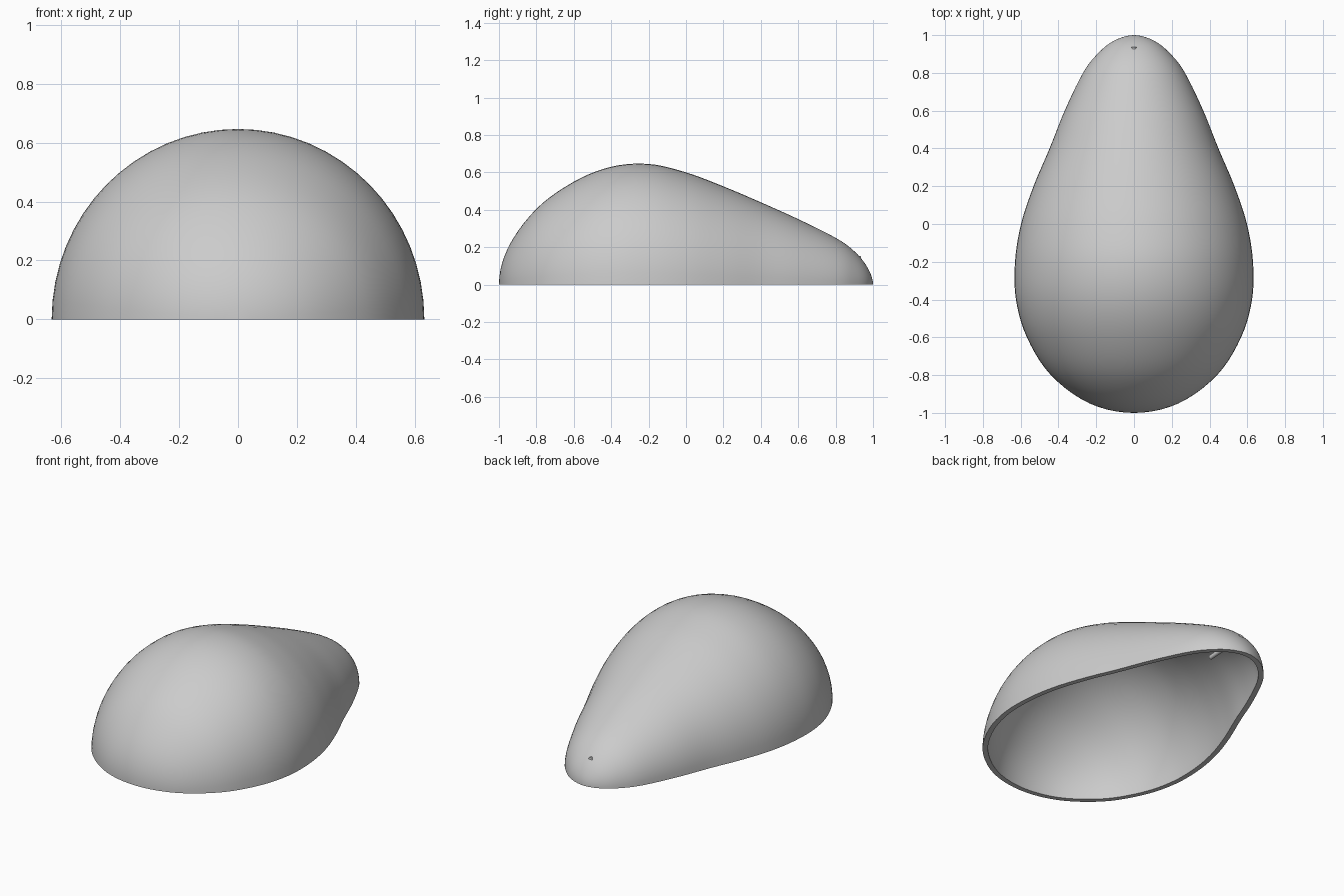
import bpy, bmesh, math
from mathutils import Vector

cube = bpy.data.objects.get("Cube")
if cube:
    bpy.data.objects.remove(cube, do_unlink=True)

WALL = 0.03
SIDES = 64      # points around a full cross-section
STEPS = 5       # rings between two outline stations

grey = bpy.data.materials.new("plain_grey")
grey.use_nodes = True
grey.diffuse_color = (0.6, 0.6, 0.6, 1)
grey.node_tree.nodes["Principled BSDF"].inputs["Base Color"].default_value = (0.6, 0.6, 0.6, 1)

# Outline stations: position along the body, half width, height
outline = [Vector(p) for p in (
    (-1, 0, 0), (-.95, .235, .2), (-.8, .44, .405), (-.6, .567, .55),
    (-.4, .625, .63), (-.2, .63, .645), (0, .598, .6), (.2, .532, .525),
    (.4, .447, .44), (.6, .367, .35), (.8, .27, .25), (.9, .194, .178),
    (.97, .107, .092), (1, 0, 0))]


def mirrored(p):
    return Vector((p.x, -p.y, -p.z))


def smooth_stations(points):
    """Catmull-Rom through the stations, with rounded tips."""
    pts = [mirrored(points[1])] + points + [mirrored(points[-2])]
    out = []
    for a, b, c, d in zip(pts, pts[1:], pts[2:], pts[3:]):
        for i in range(STEPS):
            t = i / STEPS
            out.append(0.5 * (2 * b + (c - a) * t + (2 * a - 5 * b + 4 * c - d) * t ** 2
                              + (3 * b - a - 3 * c + d) * t ** 3))
    return out[1:]


def finish(name, bm):
    bmesh.ops.recalc_face_normals(bm, faces=bm.faces)
    mesh = bpy.data.meshes.new(name)
    bm.to_mesh(mesh)
    bm.free()
    mesh.materials.append(grey)
    obj = bpy.data.objects.new(name, mesh)
    bpy.context.collection.objects.link(obj)
    bpy.ops.object.select_all(action='DESELECT')
    obj.select_set(True)
    bpy.context.view_layer.objects.active = obj
    bpy.ops.object.shade_smooth_by_angle(angle=math.radians(35))


# Full pear-shaped body
bm = bmesh.new()
angles = [math.tau * k / SIDES for k in range(SIDES)]
rings = [[bm.verts.new((s.y * math.cos(a), s.x, s.z * math.sin(a))) for a in angles]
         for s in smooth_stations(outline)]
front_tip = bm.verts.new((0, -1, 0))
back_tip = bm.verts.new((0, 1, 0))
for k in range(SIDES):
    n = (k + 1) % SIDES
    for r, q in zip(rings, rings[1:]):
        bm.faces.new((r[k], r[n], q[n], q[k]))
    bm.faces.new((front_tip, rings[0][n], rings[0][k]))
    bm.faces.new((back_tip, rings[-1][k], rings[-1][n]))
bmesh.ops.recalc_face_normals(bm, faces=bm.faces)
bm.normal_update()

# Inner wall: every outer face repeated, reversed, one wall thickness inside
outer_faces = bm.faces[:]
inner = {v: bm.verts.new(v.co - v.normal * WALL) for v in bm.verts[:]}
for f in outer_faces:
    bm.faces.new([inner[v] for v in reversed(f.verts)])

# Flat rim between the two walls, along the widest line of the body
half = SIDES // 2
for side in (0, half):
    line = [front_tip] + [r[side] for r in rings] + [back_tip]
    for a, b in zip(line, line[1:]):
        bm.faces.new((a, b, inner[b], inner[a]))

# Keep only the upper half
lower = [v for r in rings for v in r[half + 1:]]
bmesh.ops.delete(bm, geom=lower + [inner[v] for v in lower], context='VERTS')
finish("half_shell", bm)

# Thin pin running inward from the narrow end
start, end = Vector((0, .937, .14)), Vector((0, .67, .122))
axis = end - start
bm = bmesh.new()
bmesh.ops.create_cone(bm, cap_ends=True, segments=16, radius1=.013, radius2=.013,
                      depth=axis.length)
turn = axis.to_track_quat('Z', 'Y').to_matrix().to_4x4()
bmesh.ops.transform(bm, matrix=turn, verts=bm.verts)
bmesh.ops.translate(bm, vec=(start + end) / 2, verts=bm.verts)
finish("stem_pin", bm)
